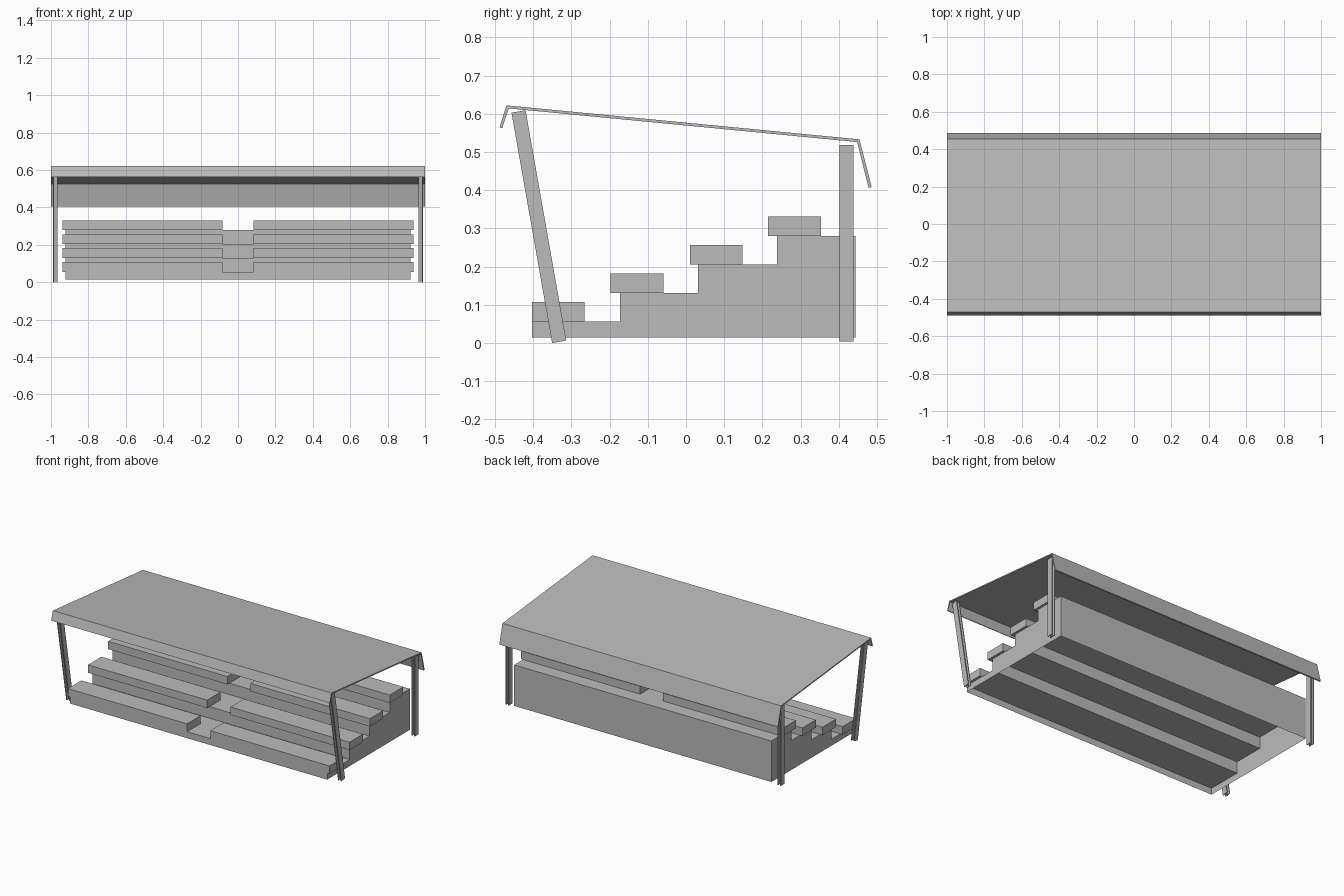
import bpy
import bmesh
from math import radians
from mathutils import Matrix

if "Cube" in bpy.data.objects:
    bpy.data.objects.remove(bpy.data.objects["Cube"], do_unlink=True)

grey = bpy.data.materials.new("plain_grey")
grey.use_nodes = True
grey.diffuse_color = (0.5, 0.5, 0.5, 1)
grey.node_tree.nodes["Principled BSDF"].inputs["Base Color"].default_value = (0.5, 0.5, 0.5, 1)


def prism(name, start, end, open_edge=None):
    """Join two matching outlines; open_edge leaves one side face out."""
    bm = bmesh.new()
    a = [bm.verts.new(p) for p in start]
    b = [bm.verts.new(p) for p in end]
    bm.faces.new(a)
    bm.faces.new(b[::-1])
    n = len(a)
    for i in range(n):
        if i != open_edge:
            j = (i + 1) % n
            bm.faces.new((a[j], a[i], b[i], b[j]))
    bmesh.ops.recalc_face_normals(bm, faces=bm.faces[:])
    mesh = bpy.data.meshes.new(name)
    bm.to_mesh(mesh)
    bm.free()
    mesh.materials.append(grey)
    obj = bpy.data.objects.new(name, mesh)
    bpy.context.collection.objects.link(obj)
    return obj


def across(name, profile, x0, x1, open_edge=None):
    """Extrude a (y, z) profile along x."""
    return prism(name, [(x0, y, z) for y, z in profile],
                 [(x1, y, z) for y, z in profile], open_edge)


# Each row: riser y, tread height, bench front y
rows = [(-0.403, 0.056, -0.403), (-0.173, 0.131, -0.197),
        (0.031, 0.205, 0.010), (0.238, 0.280, 0.215)]
floor, back = 0.014, 0.443

# Stepped base, hollow and open underneath
profile = [(rows[0][0], floor)]
for i, (riser, tread, _) in enumerate(rows):
    next_y = rows[i + 1][0] if i + 1 < len(rows) else back
    profile += [(riser, tread), (next_y, tread)]
profile.append((back, floor))
across("stepped_base", profile, -0.923, 0.923, open_edge=len(profile) - 1)

# Benches on both sides of the centre aisle
for i, (_, z, y) in enumerate(rows):
    box = [(y, z), (y + 0.138, z), (y + 0.138, z + 0.051), (y, z + 0.051)]
    across(f"right_bench_{i + 1}", box, -0.939, -0.083)
    across(f"left_bench_{i + 1}", box, 0.083, 0.939)

# Thin bent roof sheet with front and back lips
outer = [(-0.488, 0.564), (-0.470, 0.622), (0.454, 0.533), (0.486, 0.408)]
inner = [(0.478, 0.406), (0.448, 0.526), (-0.464, 0.614), (-0.481, 0.562)]
across("roof_sheet", outer + inner, -1, 1)


# I-section posts, flanges facing the sides
def post(name, x, y, z, length, lean):
    w, d, flange, web = 0.012, 0.0187, 0.007, 0.002
    half = [(w, -d), (w, d), (flange, d), (flange, web)]
    section = half + [(-px, py) for px, py in half[::-1]]
    section += [(-w, -d), (-flange, -d), (-flange, -web), (flange, -web), (flange, -d)]
    # Drop the doubled corner where the two halves meet on the outer flange
    section = list(dict.fromkeys(section))
    ends = [[(px, py, h) for px, py in section] for h in (0, length)]
    obj = prism(name, *ends)
    obj.data.transform(Matrix.Translation((x, y, z)) @ Matrix.Rotation(radians(lean), 4, "X"))


for side, x in (("left", 0.976), ("right", -0.976)):
    post(f"{side}_front_post", x, -0.332, 0.0033, 0.612, 10)
    post(f"{side}_back_post", x, 0.420, 0.004, 0.514, 0)
